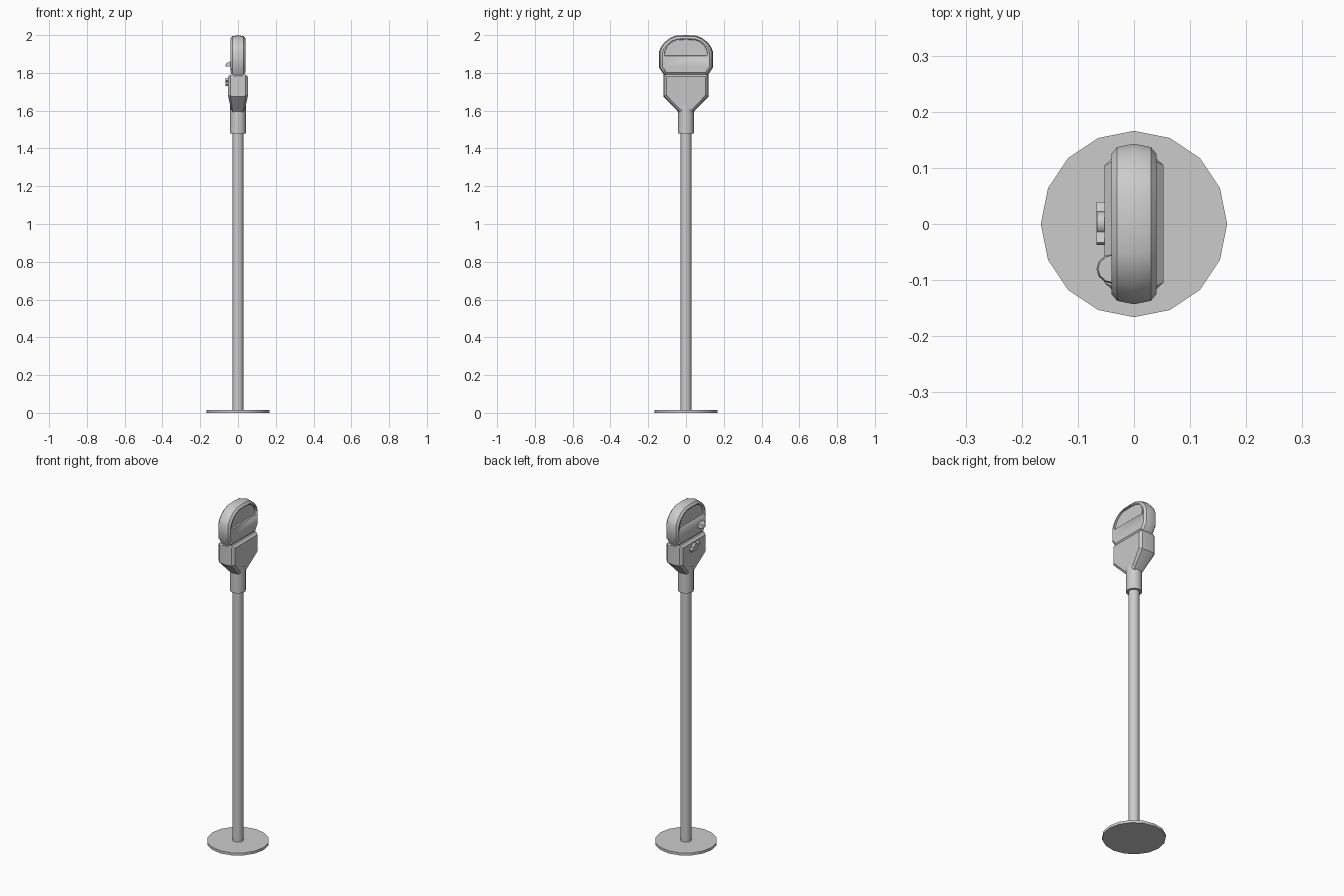
import bpy, bmesh, math
from mathutils import Vector

if "Cube" in bpy.data.objects:
    bpy.data.objects.remove(bpy.data.objects["Cube"])


def finish(name, bm, angle=35):
    bmesh.ops.recalc_face_normals(bm, faces=bm.faces)
    me = bpy.data.meshes.new(name)
    bm.to_mesh(me)
    bm.free()
    ob = bpy.data.objects.new(name, me)
    bpy.context.collection.objects.link(ob)
    bpy.ops.object.select_all(action='DESELECT')
    bpy.context.view_layer.objects.active = ob
    ob.select_set(True)
    bpy.ops.object.shade_smooth_by_angle(angle=math.radians(angle))
    return ob


def mirrored(half):
    """Half outline (y, z) from top centre down -> full closed outline."""
    return half + [(-y, z) for y, z in reversed(half) if y > 0]


def inset(pts, d):
    """Offset a convex outline inwards by d."""
    out, n = [], len(pts)
    for i in range(n):
        a, b, c = (Vector(pts[(i + k) % n]) for k in (-1, 0, 1))
        e, f = (b - a).normalized(), (c - b).normalized()
        n1, n2 = Vector((e.y, -e.x)), Vector((f.y, -f.x))
        m = n1 + n2
        out.append(b + m * (d / (1 + n1.dot(n2))))
    return out


def loft(pts, layers):
    """Stack inset copies of an outline along x."""
    bm = bmesh.new()
    rings = [[bm.verts.new((x, p[0], p[1])) for p in inset(pts, d)] for x, d in layers]
    n = len(pts)
    for r, s in zip(rings, rings[1:]):
        for i in range(n):
            bm.faces.new((r[i], r[(i + 1) % n], s[(i + 1) % n], s[i]))
    bm.faces.new(rings[0])
    bm.faces.new(rings[-1])
    return bm


def tube(name, rings, sides):
    """Lathe (radius, z) rings around z."""
    bm = bmesh.new()
    loops = [[bm.verts.new((r * math.cos(math.tau * i / sides),
                            r * math.sin(math.tau * i / sides), z))
              for i in range(sides)] for r, z in rings]
    for a, b in zip(loops, loops[1:]):
        for i in range(sides):
            j = (i + 1) % sides
            bm.faces.new((a[i], a[j], b[j], b[i]))
    bm.faces.new(loops[0])
    bm.faces.new(loops[-1])
    return finish(name, bm)


# Stand
tube("base_plate", [(0.166, 0), (0.166, 0.015)], 16)
tube("pole", [(0.029, 0), (0.029, 1.5)], 16)
tube("collar", [(0.042, 1.48), (0.042, 1.63)], 16)

# Lower housing, narrowing in thickness towards the collar
body = mirrored([(0.113, 1.795), (0.12, 1.785), (0.12, 1.675), (0.037, 1.59)])
bm = loft(body, [(-0.053, 0.016), (-0.04, 0.004), (0, 0),
                 (0.04, 0.004), (0.053, 0.016)])
for v in bm.verts:
    if v.co.z < 1.64:
        v.co.x *= 0.7
finish("lower_housing", bm, 25)

# Upper head with crowned rim
head = mirrored([(0, 2.0), (0.052, 1.998), (0.085, 1.985), (0.113, 1.963),
                 (0.132, 1.939), (0.143, 1.912), (0.143, 1.828),
                 (0.12, 1.795), (0.117, 1.785)])
upper = finish("upper_head", loft(head, [(-0.04, 0.018), (-0.03, 0.006), (0, 0),
                                         (0.03, 0.006), (0.04, 0.018)]))

# Recessed windows on both faces
window = mirrored([(0, 1.979), (0.05, 1.977), (0.077, 1.966), (0.1, 1.945),
                   (0.114, 1.917), (0.117, 1.895), (0.11, 1.888)])
for side in (-1, 1):
    cut = finish("window_cutter", loft(window, [(side * 0.03, 0.003), (side * 0.06, 0)]))
    cut.hide_render = True
    cut.hide_viewport = True
    mod = upper.modifiers.new("window", 'BOOLEAN')
    mod.operation = 'DIFFERENCE'
    mod.solver = 'EXACT'
    mod.object = cut

# Coin hood: half round with flat underside and sloping top
bm = bmesh.new()
low, high = [], []
for i in range(7):
    a = math.pi * i / 6
    c, s = math.cos(a), math.sin(a)
    low.append(bm.verts.new((-0.036 - 0.031 * s, -0.08 + 0.027 * c, 1.835)))
    high.append(bm.verts.new((-0.036 - 0.028 * s, -0.08 + 0.025 * c, 1.864 - 0.015 * s)))
for i in range(6):
    bm.faces.new((low[i], low[i + 1], high[i + 1], high[i]))
bm.faces.new((low[0], high[0], high[-1], low[-1]))
bm.faces.new(low)
bm.faces.new(high)
finish("coin_hood", bm)

# Turn knob: round hub with a tilted grip bar
bpy.ops.mesh.primitive_cylinder_add(vertices=12, radius=0.021, depth=0.02,
                                    location=(-0.056, 0.001, 1.752),
                                    rotation=(0, math.pi / 2, 0))
bpy.context.object.name = "knob_hub"
bpy.ops.object.shade_smooth_by_angle(angle=math.radians(35))
bpy.ops.mesh.primitive_cube_add(size=1, location=(-0.059, 0.001, 1.752),
                                rotation=(math.radians(-20), 0, 0))
bpy.context.object.name = "knob_grip"
bpy.context.object.scale = (0.015, 0.077, 0.014)
